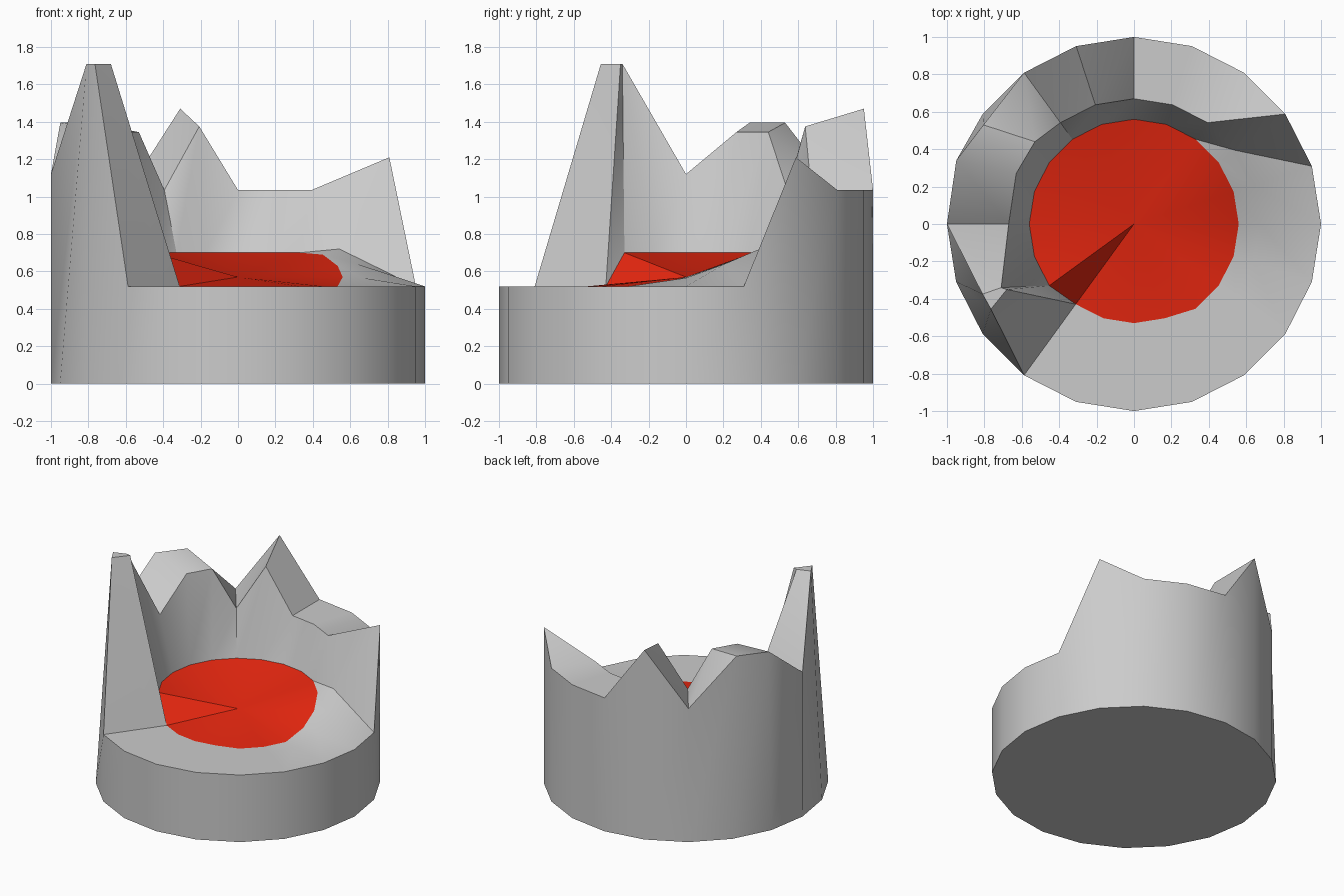
import bpy, bmesh
from math import cos, sin, pi, radians

if "Cube" in bpy.data.objects:
    bpy.data.objects.remove(bpy.data.objects["Cube"])

N = 20  # sides, one every 18 degrees counter-clockwise from +x

# heights of the rim, inner crest and lava edge around the crater
rim_z = [.52, .52, 1.21, 1.035, 1.035, 1.035, 1.47, 1.035, 1.395, 1.395,
         1.12, 1.71, 1.71] + [.52] * 7
crest_z = [.565, .64, .72, 1.035, 1.035, 1.035, 1.375, 1.035, 1.345, 1.345,
           1.12, 1.71, 1.71] + [.52] * 7
lava_z = [.57, .63, .69] + [.70] * 10 + [.52] * 7
lava_r = [.56] * 13 + [.53] * 4 + [.56] * 3

# crags whose tips lean inwards, off the circle
rim_shift = {8: (-.805, .53), 9: (-.95, .34), 11: (-.81, -.375), 12: (-.765, -.455)}
crest_shift = {8: (-.53, .44), 9: (-.63, .27), 11: (-.71, -.34), 12: (-.68, -.35)}


def ring(bm, radii, heights, shift={}):
    verts = []
    for k in range(N):
        a = 2 * pi * k / N
        x, y = shift.get(k, (radii[k] * cos(a), radii[k] * sin(a)))
        verts.append(bm.verts.new((x, y, heights[k])))
    return verts


def bridge(bm, a, b):
    for k in range(N):
        j = (k + 1) % N
        bm.faces.new((a[k], a[j], b[j]))
        bm.faces.new((a[k], b[j], b[k]))


def finish(bm, name):
    me = bpy.data.meshes.new(name)
    bm.to_mesh(me)
    bm.free()
    ob = bpy.data.objects.new(name, me)
    bpy.context.collection.objects.link(ob)
    bpy.ops.object.select_all(action='DESELECT')
    ob.select_set(True)
    bpy.context.view_layer.objects.active = ob
    bpy.ops.object.shade_smooth_by_angle(angle=radians(40))
    return ob


# rock: flat base, outer wall, jagged top and inner slope
bm = bmesh.new()
base = ring(bm, [1] * N, [0] * N)
rim = ring(bm, [1] * N, rim_z, rim_shift)
crest = ring(bm, [.67] * N, crest_z, crest_shift)
edge = ring(bm, lava_r, lava_z)
bm.faces.new(base[::-1])
bridge(bm, base, rim)
bridge(bm, rim, crest)
bridge(bm, crest, edge)
finish(bm, "crater_rock")

# lava: fan of triangles dipping to the centre
bm = bmesh.new()
edge = ring(bm, lava_r, lava_z)
centre = bm.verts.new((0, 0, .57))
for k in range(N):
    bm.faces.new((edge[k], edge[(k + 1) % N], centre))
lava = finish(bm, "lava_pool")
mat = bpy.data.materials.new("lava_red")
mat.diffuse_color = (.8, .02, .005, 1)
mat.use_nodes = True
mat.node_tree.nodes["Principled BSDF"].inputs["Base Color"].default_value = mat.diffuse_color
lava.data.materials.append(mat)
